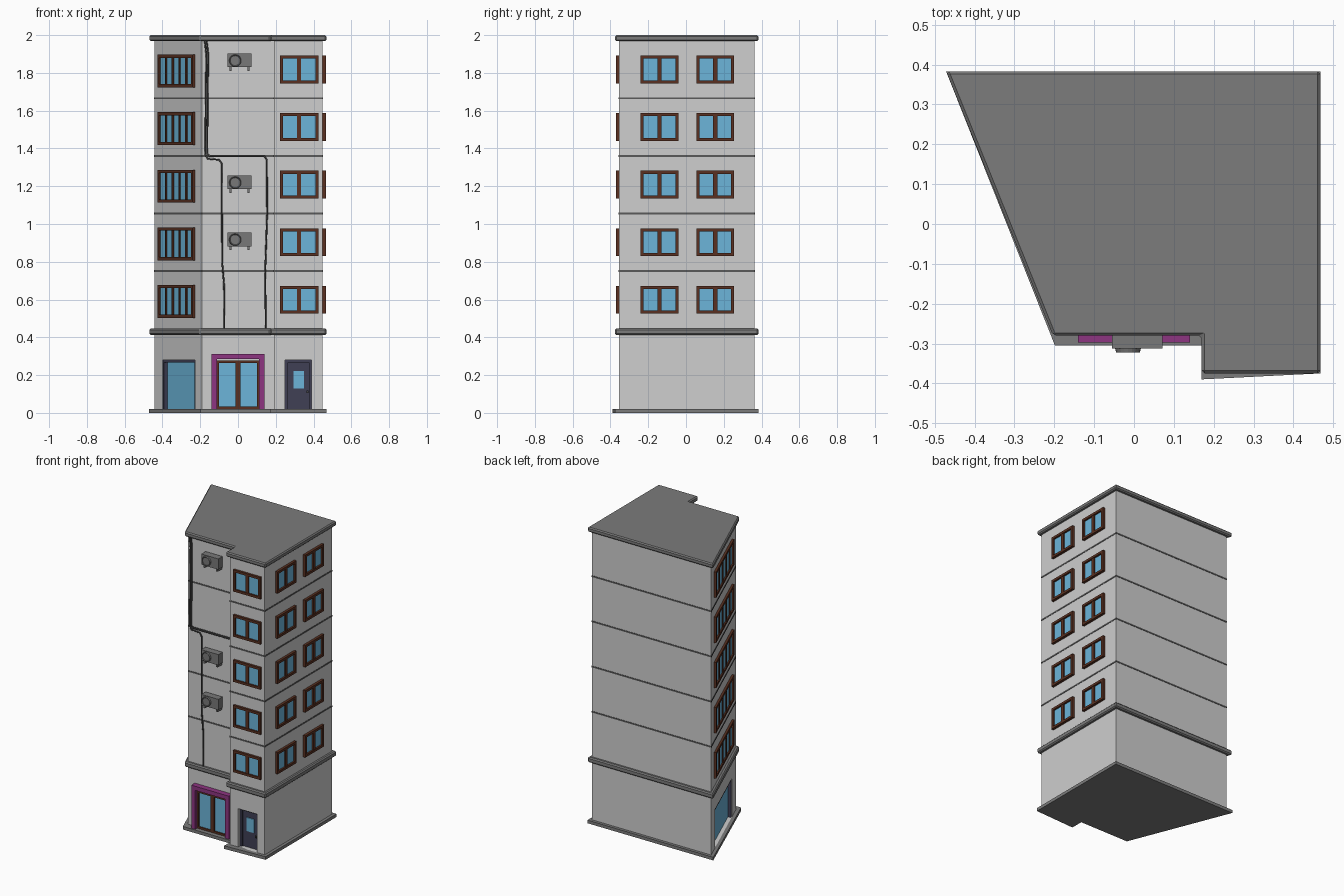
import bpy, bmesh, math
from mathutils import Matrix, Vector

if "Cube" in bpy.data.objects:
    bpy.data.objects.remove(bpy.data.objects["Cube"])


def material(name, r, g, b):
    m = bpy.data.materials.new(name)
    m.use_nodes = True
    m.diffuse_color = (r, g, b, 1)
    m.node_tree.nodes["Principled BSDF"].inputs["Base Color"].default_value = (r, g, b, 1)
    return m


WALL = material("wall grey", .62, .62, .62)
TRIM = material("trim grey", .2, .2, .2)
LINE = material("seam grey", .1, .1, .1)
GLASS = material("window blue", .15, .46, .7)
FRAME = material("frame brown", .1, .03, .015)
PURPLE = material("entrance purple", .27, .035, .22)
NAVY = material("door navy", .05, .05, .09)
UNIT = material("unit grey", .19, .19, .19)
PIPE = material("pipe grey", .06, .06, .06)

FLOOR = .305
LEVELS = range(5)


def finish(name, bm, mats):
    bmesh.ops.recalc_face_normals(bm, faces=bm.faces)
    me = bpy.data.meshes.new(name)
    bm.to_mesh(me)
    bm.free()
    for m in mats:
        me.materials.append(m)
    ob = bpy.data.objects.new(name, me)
    bpy.context.collection.objects.link(ob)
    return ob


def grow(points, d):
    """Offset a counter-clockwise outline outwards with mitred corners."""
    out = []
    pts = [Vector(p) for p in points]
    for i, p in enumerate(pts):
        a = (p - pts[i - 1]).normalized()
        b = (pts[(i + 1) % len(pts)] - p).normalized()
        na, nb = Vector((a.y, -a.x)), Vector((b.y, -b.x))
        out.append(p + (na + nb) * d / (1 + na.dot(nb)))
    return out


def prism(name, outline, z0, z1, mat, bevel=0):
    bm = bmesh.new()
    base = bm.faces.new([bm.verts.new((p[0], p[1], z0)) for p in outline])
    top = bmesh.ops.extrude_face_region(bm, geom=[base])["geom"]
    bmesh.ops.translate(bm, vec=(0, 0, z1 - z0),
                        verts=[v for v in top if isinstance(v, bmesh.types.BMVert)])
    ob = finish(name, bm, [mat])
    if bevel:
        mod = ob.modifiers.new("edge", "BEVEL")
        mod.width, mod.segments = bevel, 1
    return ob


def wall_space(x, y, ux, uy):
    """Frame on a wall: u along it, v up, n outwards."""
    u = Vector((ux, uy, 0)).normalized()
    m = Matrix((u, (0, 0, 1), (u.y, -u.x, 0))).transposed().to_4x4()
    m.translation = (x, y, 0)
    return m


def boxes(name, space, parts):
    """Join boxes given as (u0, u1, v0, v1, n0, n1, material)."""
    bm = bmesh.new()
    mats = []
    for u0, u1, v0, v1, n0, n1, mat in parts:
        if mat not in mats:
            mats.append(mat)
        m = space @ Matrix.Translation(((u0 + u1) / 2, (v0 + v1) / 2, (n0 + n1) / 2)) \
            @ Matrix.Diagonal((u1 - u0, v1 - v0, n1 - n0, 1))
        verts = bmesh.ops.create_cube(bm, size=1, matrix=m)["verts"]
        for f in {f for v in verts for f in v.link_faces}:
            f.material_index = mats.index(mat)
    return finish(name, bm, mats)


def surround(u0, u1, v0, v1, n0, n1, t, mat, sill=True):
    """Rectangular frame of thickness t."""
    parts = [(u0, u0 + t, v0, v1, n0, n1, mat), (u1 - t, u1, v0, v1, n0, n1, mat),
             (u0 + t, u1 - t, v1 - t, v1, n0, n1, mat)]
    if sill:
        parts.append((u0 + t, u1 - t, v0, v0 + t, n0, n1, mat))
    return parts


def window(name, space, u0, u1, v0, v1, panes, t, bar, depth):
    parts = surround(u0, u1, v0, v1, -.01, depth, t, FRAME)
    parts.append((u0 + t, u1 - t, v0 + t, v1 - t, -.01, .005, GLASS))
    for i in range(1, panes):
        c = u0 + t / 2 + (u1 - u0 - t) * i / panes
        parts.append((c - bar / 2, c + bar / 2, v0 + t, v1 - t, 0, depth - .003, FRAME))
    boxes(name, space, parts)


# Footprint and wall frames
plan = [(-.442, .363), (-.19, -.26), (.19, -.26), (.19, -.355), (.448, -.355), (.448, .363)]
slant = wall_space(-.442, .363, .252, -.623)
middle = wall_space(0, -.26, 1, 0)
wing = wall_space(0, -.355, 1, 0)
side = wall_space(.448, 0, 0, 1)

# Walls with recessed shop window and side door
walls = prism("walls", plan, .01, 1.98, WALL)
for space, u0, u1, depth in ((slant, .11, .57, .03), (wing, .25, .39, .045)):
    cutter = boxes("recess_cutter", space, [(u0, u1, .021, .28, -depth, .05, WALL)])
    cutter.hide_render = True
    mod = walls.modifiers.new("recess", "BOOLEAN")
    mod.operation, mod.solver, mod.object = "DIFFERENCE", "EXACT", cutter
    bpy.context.view_layer.objects.active = walls
    bpy.ops.object.modifier_apply(modifier=mod.name)
    bpy.data.objects.remove(cutter)

# Roof, ledge, base slab and floor seams
prism("roof", grow(plan, .02), 1.968, 2, TRIM, .007)
prism("ledge", grow(plan, .02), .412, .447, TRIM, .007)
slab = grow(plan, .02)
slab[1] += Vector((.005, -.025))
slab[2].y -= .025
slab[3].y = -.39
prism("base_slab", slab, 0, .021, TRIM)
for i in range(1, 5):
    prism(f"floor_seam_{i}", grow(plan, .002), .441 + FLOOR * i, .451 + FLOOR * i, LINE)

# Windows on each upper floor
for i in LEVELS:
    z = .525 + FLOOR * i
    window(f"front_window_{i}", wing, .222, .425, z, z + .147, 2, .016, .022, .015)
    for n, u in (("front", -.24), ("back", .055)):
        window(f"side_{n}_window_{i}", side, u, u + .2, z, z + .147, 2, .016, .022, .017)
    window(f"barred_window_{i}", slant, .08, .57, z - .022, z + .152, 5, .017, .017, .014)

# Shop window inside its recess
boxes("shop_window", slant, surround(.11, .57, .021, .28, -.03, -.004, .012, NAVY, False)
      + [(.12, .56, .021, .27, -.032, -.024, GLASS)])

# Side door with pane and knob
boxes("side_door", wing, surround(.25, .39, .021, .28, -.045, -.02, .014, NAVY, False)
      + [(.262, .378, .021, .268, -.047, -.032, NAVY),
         (.293, .35, .13, .222, -.034, -.027, GLASS),
         (.362, .372, .105, .118, -.034, -.018, PIPE)])

# Main entrance
boxes("entrance_surround", middle,
      surround(-.14, .14, .021, .312, -.01, .037, .028, PURPLE, False))
door = [(-.112, .112, .02, .274, -.01, .008, GLASS)]
for u in (-.115, 0):
    door += surround(u, u + .115, .02, .277, -.01, .016, .014, FRAME)
boxes("entrance_doors", middle, door)

# Air conditioners with round fan and bracket legs
for i, z in enumerate((.917, 1.219, 1.865)):
    boxes(f"air_conditioner_{i}", middle,
          [(-.055, .072, z - .035, z + .037, .008, .053, UNIT)]
          + [(u, u + .012, z - .055, z - .03, 0, .045, UNIT) for u in (-.046, .05)])
    bm = bmesh.new()
    bmesh.ops.create_cone(bm, cap_ends=True, segments=20, radius1=.033, radius2=.03, depth=.012,
                          matrix=middle @ Matrix.Translation((-.015, z, .056)))
    rim = [f for f in bm.faces if len(f.verts) > 4]
    bmesh.ops.inset_region(bm, faces=rim, thickness=.004, depth=-.003)
    finish(f"fan_{i}", bm, [UNIT])


# Pipes down the middle wall
def pipe(name, points):
    cu = bpy.data.curves.new(name, "CURVE")
    cu.dimensions = "3D"
    cu.bevel_depth, cu.bevel_resolution = .005, 1
    cu.use_fill_caps = True
    sp = cu.splines.new("POLY")
    sp.points.add(len(points) - 1)
    for p, (x, z) in zip(sp.points, points):
        p.co = (x, -.266, z, 1)
    cu.materials.append(PIPE)
    bpy.context.collection.objects.link(bpy.data.objects.new(name, cu))


pipe("left_pipe", [(-.176, 1.97), (-.168, 1.9), (-.174, 1.37), (-.16, 1.345), (-.1, 1.34),
                   (-.086, 1.32), (-.084, .8), (-.074, .68), (-.072, .44)])
pipe("right_pipe", [(-.166, 1.97), (-.158, 1.9), (-.163, 1.375), (-.15, 1.358), (.14, 1.358),
                    (.153, 1.34), (.154, 1.05), (.144, .75), (.147, .44)])
